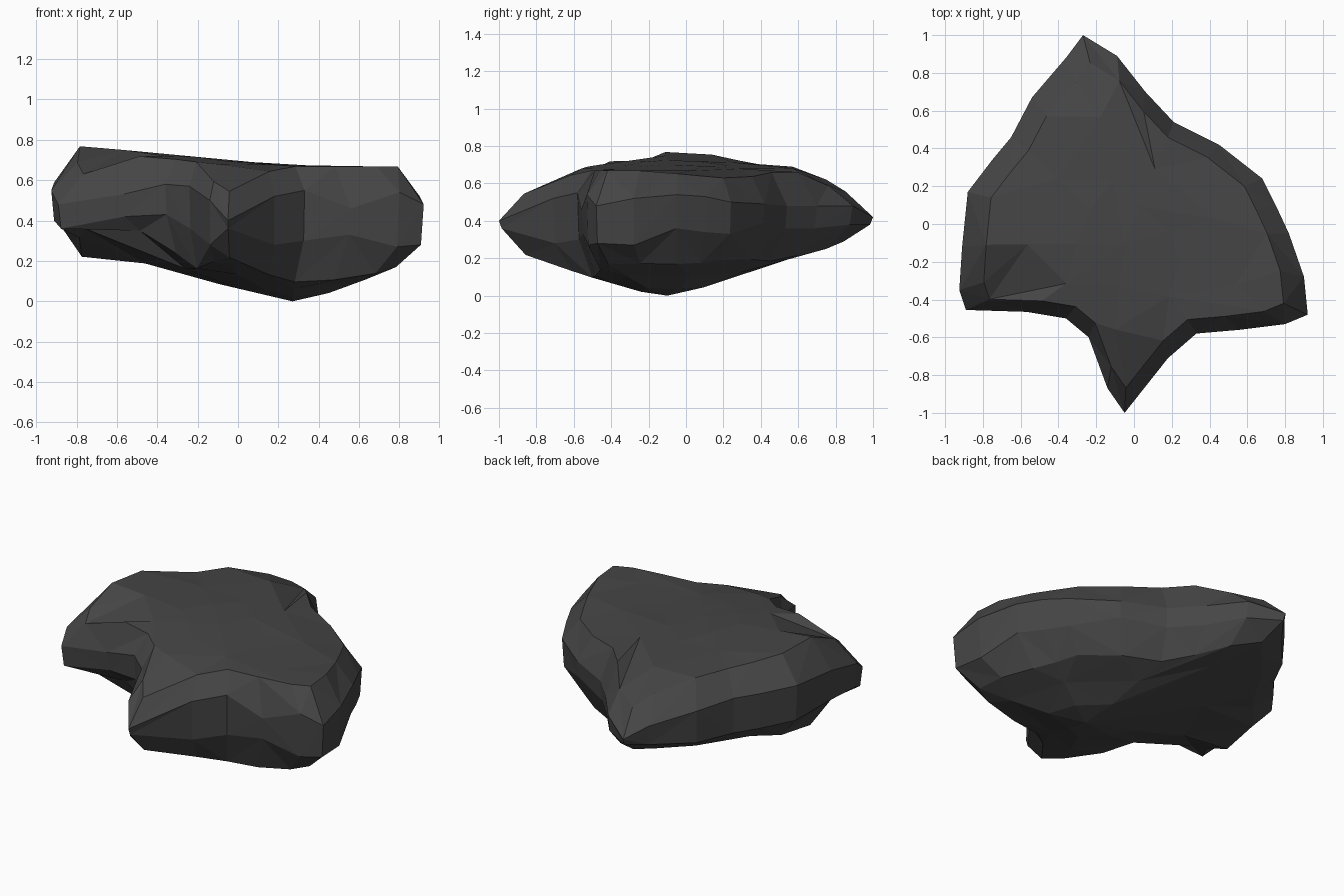
import bpy, bmesh
from math import hypot

if "Cube" in bpy.data.objects:
    bpy.data.objects.remove(bpy.data.objects["Cube"])

# Outline seen from above: x, y, lower rim height, upper rim height
RIM = [
    (-.27, 1.0, .38, .42), (-.09, .89, .38, .48), (.06, .70, .36, .48),
    (.21, .54, .36, .48), (.45, .42, .39, .49), (.68, .24, .33, .50),
    (.75, .10, .34, .53), (.82, -.05, .36, .54), (.90, -.28, .27, .52),
    (.92, -.48, .28, .48), (.80, -.53, .27, .54), (.56, -.56, .33, .46),
    (.33, -.58, .30, .55), (.18, -.71, .28, .52), (-.05, -1.0, .36, .40),
    (-.14, -.87, .28, .50), (-.24, -.60, .36, .57), (-.36, -.50, .43, .58),
    (-.57, -.465, .42, .53), (-.89, -.455, .36, .48), (-.925, -.35, .40, .55),
    (-.91, -.12, .40, .59), (-.88, .17, .38, .60), (-.75, .34, .36, .58),
    (-.65, .46, .35, .57), (-.54, .67, .34, .54), (-.36, .88, .36, .48),
]
CX, CY = 0, -.05


def clip(v):
    return max(0, min(1, v))


def top_z(x, y):
    # plateau with a ridge at the left, falling to both tips
    ridge = clip((.3 - x) / 1.06) * (1 - .7 * clip((abs(y + .08) - .14) / .4))
    z = .668 + .1 * ridge - .5 * max(0, y - .62) - .42 * max(0, -y - .55)
    # slopes at the front left corner and the back right
    z -= .65 * max(0, -x - y - 1) * clip(-y / .2)
    return z - .25 * max(0, (x + y) * .707 - .4)


def bottom_z(x, y):
    # keel right of centre and shallow bulge at the left
    z = min(max(.29 * hypot(x - .27, y + .1) - .02, 0),
            .165 + .25 * hypot(x + .55, y + .12))
    # steeper towards the back right, undercut at the front left
    z += .25 * max(0, (x + y) * .707 - .2) * clip((x + .1) / .4)
    return z + .6 * max(0, -y - .18) * clip((-x - .22) / .2)


bm = bmesh.new()


def scaled(x, y, s, cx=CX, cy=CY):
    return cx + (x - cx) * s, cy + (y - cy) * s


def bridge(a, b):
    n = len(a)
    for i in range(n):
        j = (i + 1) % n
        if i % 2:
            bm.faces.new((a[i], a[j], b[i]))
            bm.faces.new((a[j], b[j], b[i]))
        else:
            bm.faces.new((a[i], a[j], b[j]))
            bm.faces.new((a[i], b[j], b[i]))


def cap(outer, zf, cx, cy, scales):
    # coarser inner rings, then a fan
    rings = []
    for s in scales:
        pts = [scaled(v.co.x, v.co.y, s, cx, cy) for v in outer[::3]]
        rings.append([bm.verts.new((x, y, zf(x, y))) for x, y in pts])
    first, last = rings[0], rings[-1]
    n, m = len(outer), len(first)
    for k in range(m):
        o = [outer[(3 * k + d) % n] for d in range(4)]
        p, q = first[k], first[(k + 1) % m]
        for f in ((o[0], o[1], p), (o[1], q, p), (o[1], o[2], q),
                  (o[2], o[3], q)):
            bm.faces.new(f)
    for a, b in zip(rings, rings[1:]):
        bridge(a, b)
    mid = bm.verts.new((cx, cy, zf(cx, cy)))
    for k in range(m):
        bm.faces.new((last[k], last[(k + 1) % m], mid))


# Rim band
low = [bm.verts.new((*scaled(x, y, .985), a)) for x, y, a, b in RIM]
high = [bm.verts.new((x, y, b)) for x, y, a, b in RIM]
bridge(low, high)

# Upper shoulder and plateau
upper = []
for x, y, a, b in RIM:
    u, v = scaled(x, y, .86)
    upper.append(bm.verts.new((u, v, top_z(u, v))))
bridge(high, upper)
cap(upper, top_z, -.05, -.1, (.7, .35))

# Underside
under = []
for x, y, a, b in RIM:
    u, v = scaled(x, y, .85)
    under.append(bm.verts.new((u, v, min(bottom_z(u, v), a))))
bridge(under, low)
cap(under, bottom_z, .27, -.1, (.7, .35))

bmesh.ops.recalc_face_normals(bm, faces=bm.faces)
mesh = bpy.data.meshes.new("rock")
bm.to_mesh(mesh)
bm.free()
rock = bpy.data.objects.new("rock", mesh)
bpy.context.collection.objects.link(rock)

# Dark stone colour
mat = bpy.data.materials.new("dark_stone")
mat.diffuse_color = (.06, .06, .06, 1)
mat.use_nodes = True
mat.node_tree.nodes["Principled BSDF"].inputs["Base Color"].default_value = mat.diffuse_color
mesh.materials.append(mat)
